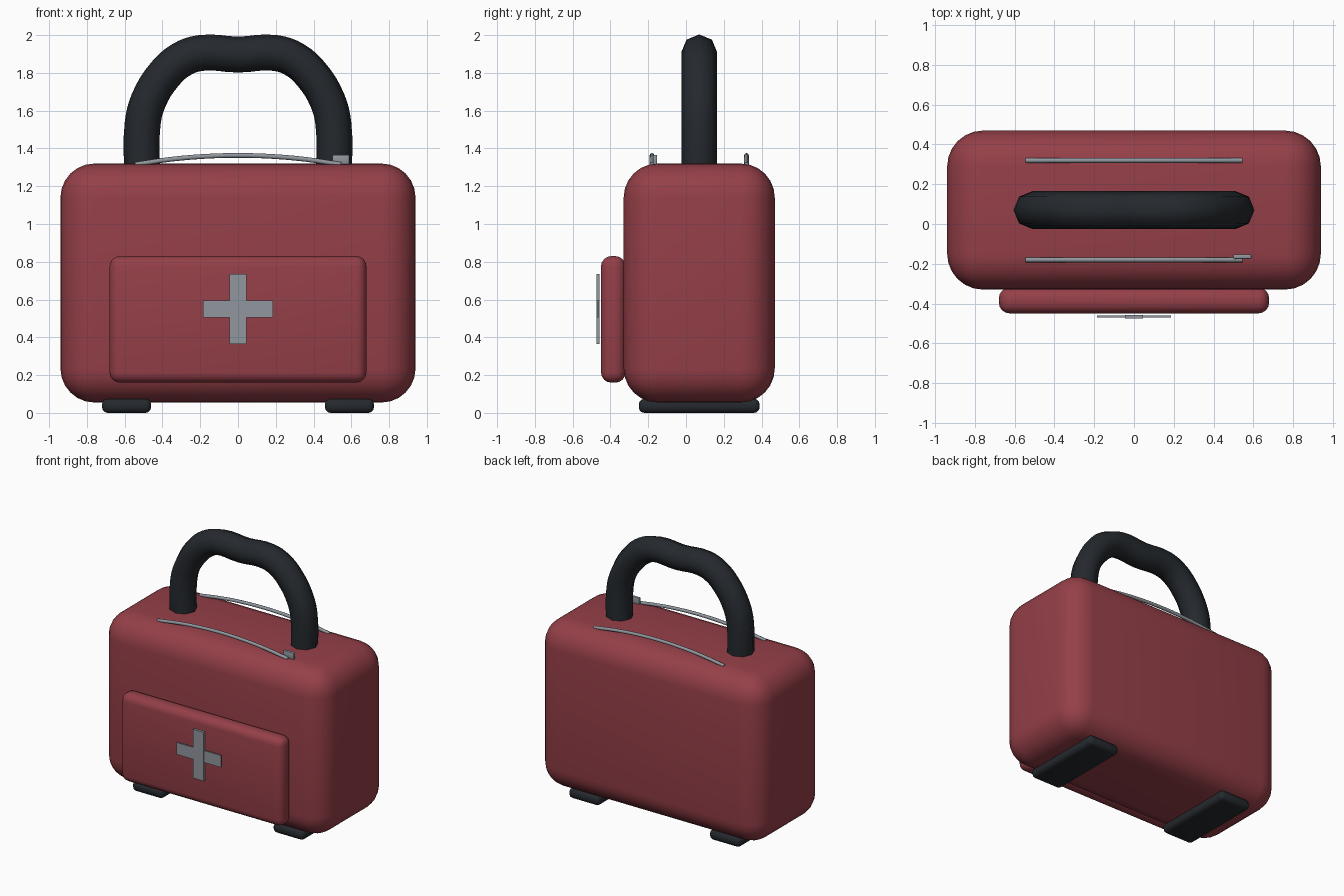
import bpy

if "Cube" in bpy.data.objects:
    bpy.data.objects.remove(bpy.data.objects["Cube"])


def material(name, color):
    m = bpy.data.materials.new(name)
    m.diffuse_color = (*color, 1)
    m.use_nodes = True
    m.node_tree.nodes["Principled BSDF"].inputs["Base Color"].default_value = m.diffuse_color
    return m


RED = material("red_fabric", (0.30, 0.05, 0.065))
BLACK = material("black_rubber", (0.018, 0.022, 0.027))
METAL = material("grey_metal", (0.28, 0.31, 0.34))
MID_Y = 0.07


def box(name, lo, hi, mat, bevel=0, segments=4):
    """Rounded box spanning two corners."""
    bpy.ops.mesh.primitive_cube_add(size=1, location=[(a + b) / 2 for a, b in zip(lo, hi)])
    ob = bpy.context.object
    ob.name = name
    ob.scale = [b - a for a, b in zip(lo, hi)]
    bpy.ops.object.transform_apply(location=False, rotation=False, scale=True)
    ob.data.materials.append(mat)
    if bevel:
        mod = ob.modifiers.new("round", 'BEVEL')
        mod.width, mod.segments = bevel, segments
        bpy.ops.object.modifier_apply(modifier="round")
        bpy.ops.object.shade_smooth_by_angle()
    return ob


def tube(name, points, radius, mat, resolution=4):
    """Eight-sided smooth tube along a path of (x, z) points."""
    cu = bpy.data.curves.new(name, 'CURVE')
    cu.dimensions = '3D'
    cu.bevel_depth, cu.bevel_resolution = radius, 2
    cu.resolution_u, cu.use_fill_caps = resolution, True
    sp = cu.splines.new('BEZIER')
    sp.bezier_points.add(len(points) - 1)
    for bp, (x, z) in zip(sp.bezier_points, points):
        bp.co = (x, 0, z)
        bp.handle_left_type = bp.handle_right_type = 'AUTO'
    ob = bpy.data.objects.new(name, cu)
    bpy.context.collection.objects.link(ob)
    bpy.ops.object.select_all(action='DESELECT')
    ob.select_set(True)
    bpy.context.view_layer.objects.active = ob
    bpy.ops.object.convert(target='MESH')
    ob = bpy.context.object
    ob.name = name
    bpy.ops.object.shade_smooth_by_angle(angle=1.0)
    ob.data.materials.clear()
    ob.data.materials.append(mat)
    return ob


# Main bag and front pocket
box("bag_body", (-0.94, -0.33, 0.055), (0.94, 0.47, 1.32), RED, 0.18, 6)
box("front_pocket", (-0.68, -0.45, 0.16), (0.68, -0.32, 0.83), RED, 0.055, 4)

# Cross emblem floating just in front of the pocket
box("cross_horizontal", (-0.185, -0.47, 0.505), (0.185, -0.46, 0.595), METAL)
box("cross_vertical", (-0.045, -0.475, 0.365), (0.045, -0.457, 0.735), METAL)

# Feet
for side, x in (("left", -0.59), ("right", 0.59)):
    box("foot_" + side, (x - 0.13, MID_Y - 0.32, 0), (x + 0.13, MID_Y + 0.32, 0.075), BLACK, 0.03, 3)

# Carry handle, mirrored half path with a slight dip in the middle
half = [(-0.505, 1.22), (-0.505, 1.53), (-0.475, 1.65), (-0.39, 1.79), (-0.3, 1.87), (-0.2, 1.905)]
path = half + [(0, 1.897)] + [(-x, z) for x, z in reversed(half)]
tube("carry_handle", path, 0.095, BLACK).location.y = MID_Y

# Two arched zips on top, with a pull on the front one
arc = [(x / 10, 1.363 - 0.048 * (x / 5.45) ** 2) for x in (-5.45, -3.6, -1.8, 0, 1.8, 3.6, 5.45)]
for name, y in (("front", -0.18), ("back", 0.32)):
    tube("zip_" + name, arc, 0.0125, METAL, 3).location.y = y
box("zip_pull", (0.5, -0.175, 1.315), (0.59, -0.153, 1.366), METAL, 0.005, 2)
